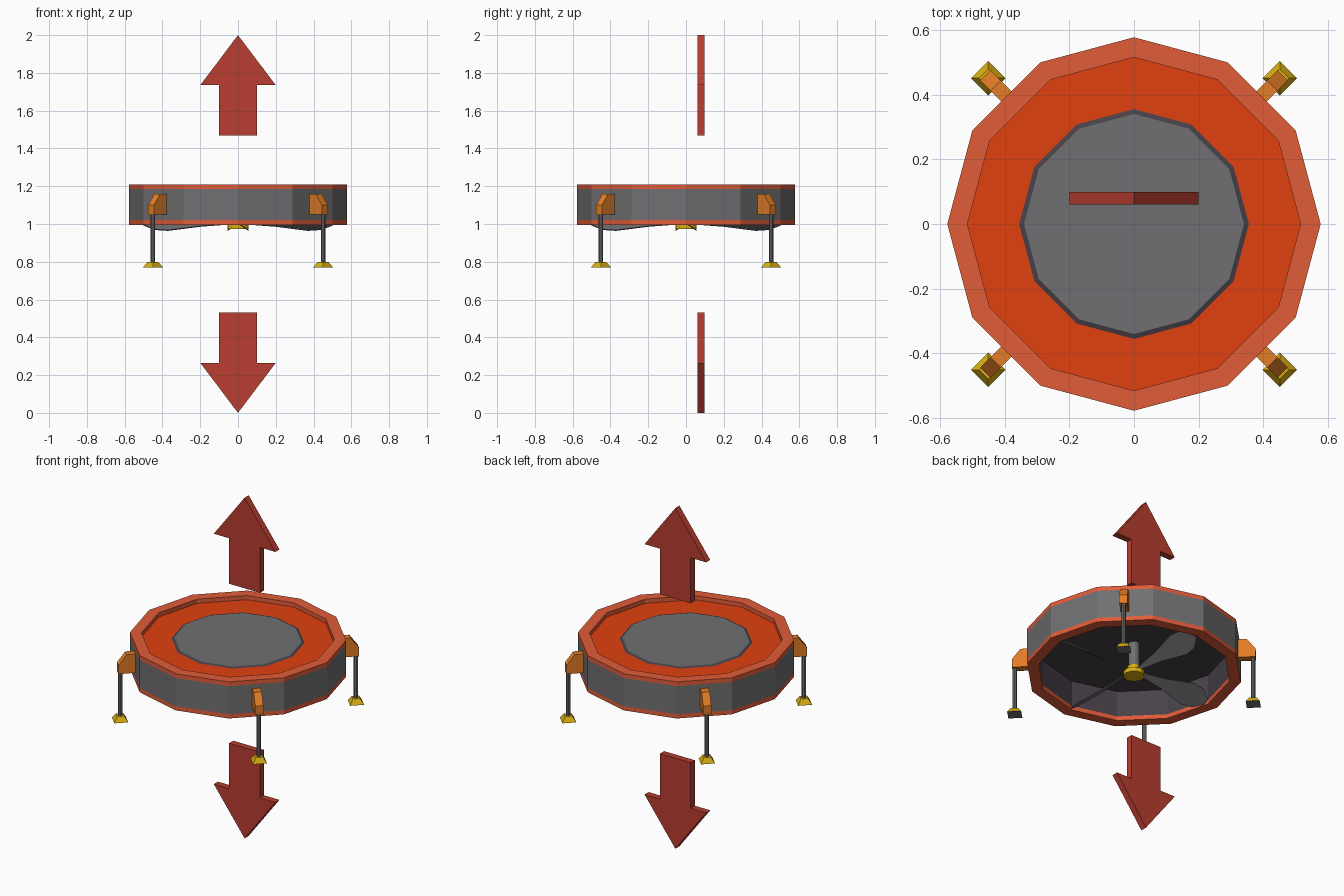
import bpy, bmesh, math
from mathutils import Matrix, Vector

default = bpy.data.objects.get("Cube")
if default:
    bpy.data.objects.remove(default, do_unlink=True)


def material(name, r, g, b):
    """Flat material from 0-255 display values, stored as linear."""
    lin = [((c / 255 + 0.055) / 1.055) ** 2.4 for c in (r, g, b)] + [1.0]
    m = bpy.data.materials.new(name)
    m.use_nodes = True
    m.diffuse_color = lin
    m.node_tree.nodes["Principled BSDF"].inputs["Base Color"].default_value = lin
    return m


RIM = material("coral rim", 225, 92, 57)
MAT = material("deep orange", 224, 65, 16)
GREY = material("mid grey", 112, 112, 114)
DARK = material("dark plum grey", 72, 65, 73)
BRACKET = material("bracket orange", 226, 124, 38)
YELLOW = material("yellow", 218, 174, 18)
RED = material("arrow red", 184, 61, 49)


def finish(name, bm, mats, matrix=None):
    """Turn a bmesh into a flat-shaded object."""
    bmesh.ops.recalc_face_normals(bm, faces=bm.faces[:])
    if matrix:
        bm.transform(matrix)
    mesh = bpy.data.meshes.new(name)
    bm.to_mesh(mesh)
    bm.free()
    for m in mats:
        mesh.materials.append(m)
    obj = bpy.data.objects.new(name, mesh)
    bpy.context.collection.objects.link(obj)
    return obj


def lathe(name, profile, mats, bands=None, sides=12, matrix=None):
    """Revolve a closed (radius, height) profile; bands gives a material per edge."""
    bm = bmesh.new()
    rings = []
    for r, z in profile:
        if r == 0:
            rings.append([bm.verts.new((0, 0, z))] * sides)
        else:
            angles = [math.tau * i / sides for i in range(sides)]
            rings.append([bm.verts.new((r * math.cos(a), r * math.sin(a), z)) for a in angles])
    for k, low in enumerate(rings):
        high = rings[(k + 1) % len(rings)]
        if low[0] is low[1] and high[0] is high[1]:
            continue
        for i in range(sides):
            j = (i + 1) % sides
            corners = list(dict.fromkeys([low[i], low[j], high[j], high[i]]))
            bm.faces.new(corners).material_index = bands[k] if bands else 0
    return finish(name, bm, mats, matrix)


def cylinder(name, r, z0, z1, mat, sides=12, matrix=None):
    return lathe(name, [(0, z0), (r, z0), (r, z1), (0, z1)], [mat], None, sides, matrix)


def slab(name, outline, thickness, mat, matrix):
    """Extrude a flat (x, z) outline evenly to both sides along y."""
    bm = bmesh.new()
    face = bm.faces.new([bm.verts.new((x, -thickness / 2, z)) for x, z in outline])
    extruded = bmesh.ops.extrude_face_region(bm, geom=[face])
    moved = [v for v in extruded["geom"] if isinstance(v, bmesh.types.BMVert)]
    bmesh.ops.translate(bm, verts=moved, vec=(0, thickness, 0))
    return finish(name, bm, [mat], matrix)


def spin(degrees):
    return Matrix.Rotation(math.radians(degrees), 4, "Z")


# Twelve-sided casing
OUTER, INNER = 0.577, 0.515
BASE, LOW, HIGH, TOP = 0.995, 1.02, 1.185, 1.21


def ring(name, z0, z1, mats, bands=None):
    lathe(name, [(OUTER, z0), (OUTER, z1), (INNER, z1), (INNER, z0)], mats, bands)


ring("lower_rim", BASE, LOW, [RIM])
ring("casing_wall", LOW, HIGH, [GREY, DARK], [0, 0, 1, 0])
ring("upper_rim", HIGH, TOP, [RIM])

# Recessed deck: orange border, dark seam, grey centre, dark underside
lathe("deck", [(0, 1.19), (0.34, 1.19), (0.355, HIGH), (INNER, HIGH),
               (INNER, 1.172), (0, 1.172)],
      [GREY, DARK, MAT], [0, 1, 2, 1, 1, 1])

# Rotor: shaft, hub and four pitched paddles
cylinder("rotor_shaft", 0.03, 1.02, 1.175, GREY)
cylinder("rotor_collar", 0.036, 1.0, 1.03, YELLOW)
cylinder("rotor_hub", 0.056, 0.974, 1.0, YELLOW)
half_blade = [(0.03, 0.008), (0.2, 0.03), (0.37, 0.068), (0.44, 0.06), (0.5, 0.02)]
blade = half_blade + [(x, -w) for x, w in reversed(half_blade)]
PITCH = Matrix.Rotation(math.radians(55), 4, "X")
for i in range(4):
    place = Matrix.Translation((0, 0, 1.005)) @ spin(90 * i) @ PITCH
    slab(f"rotor_blade_{i + 1}", blade, 0.006, GREY, place)

# Four diagonal legs: bracket, post and flared foot
bracket = [(0.54, 1.05), (0.65, 1.05), (0.65, 1.1), (0.605, 1.16), (0.54, 1.16)]
names = ["back_left", "back_right", "front_right", "front_left"]
for i, corner in enumerate(names):
    turn = spin(45 + 90 * i)
    stand = turn @ Matrix.Translation((0.637, 0, 0)) @ spin(45)
    slab(f"{corner}_bracket", bracket, 0.044, BRACKET, turn)
    cylinder(f"{corner}_post", 0.012, 0.795, 1.06, GREY, 8, stand)
    lathe(f"{corner}_foot", [(0, 0.77), (0.053, 0.77), (0.028, 0.8), (0, 0.8)],
          [YELLOW, GREY], [1, 0, 0, 0], 4, stand)

# Direction arrows above and below
half_arrow = [(0.1, 1.468), (0.1, 1.735), (0.2, 1.735)]
arrow = half_arrow + [(0, 2.0)] + [(-x, z) for x, z in reversed(half_arrow)]
behind = Matrix.Translation((0, 0.08, 0))
slab("up_arrow", arrow, 0.038, RED, behind)
slab("down_arrow", [(x, 2 - z) for x, z in arrow], 0.038, RED, behind)
